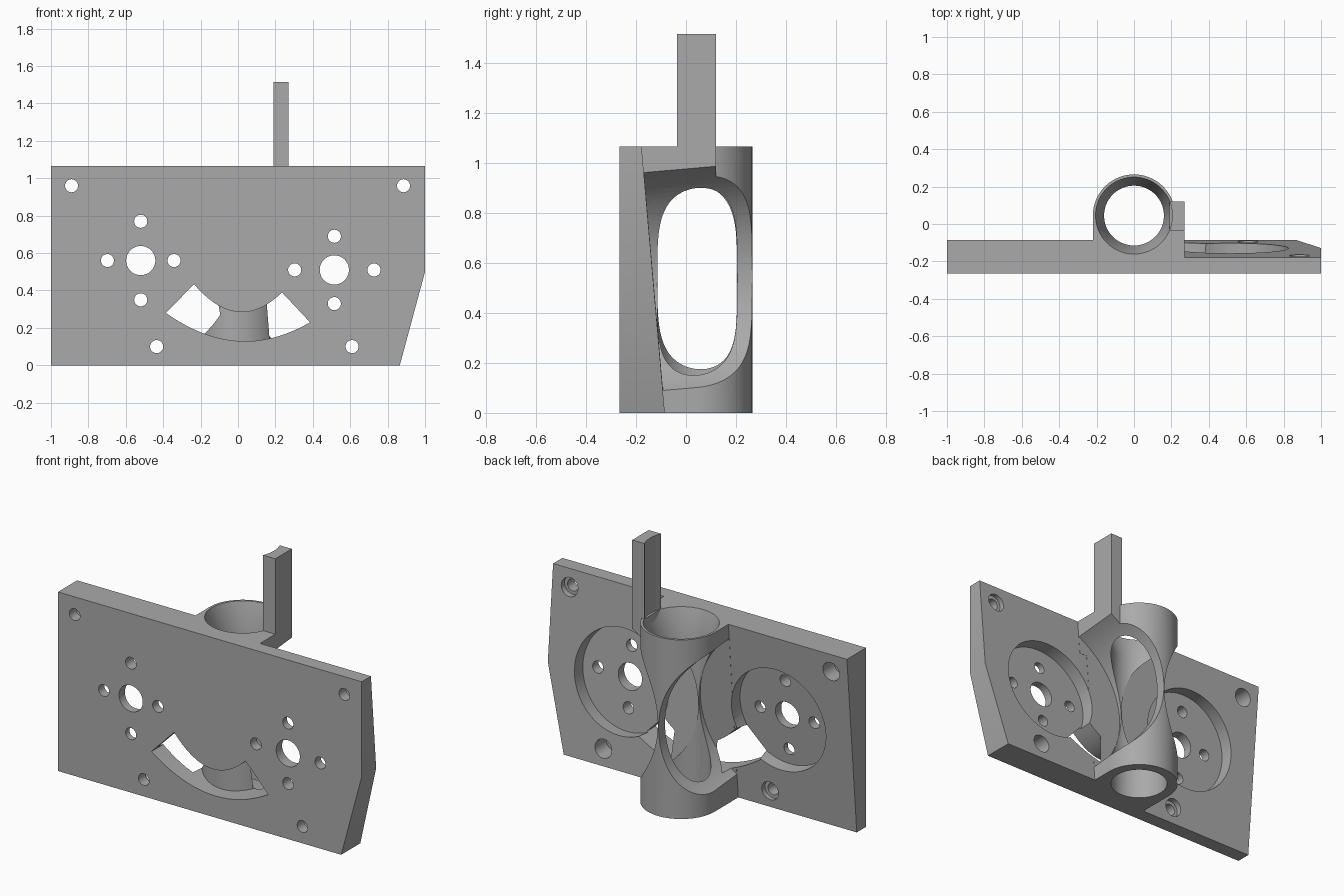
import bpy, bmesh, math
from mathutils import Vector

cube = bpy.data.objects.get("Cube")
if cube:
    bpy.data.objects.remove(cube, do_unlink=True)

grey = bpy.data.materials.new("plain_grey")
grey.use_nodes = True
colour = (0.4, 0.4, 0.4, 1)
grey.diffuse_color = colour
grey.node_tree.nodes["Principled BSDF"].inputs["Base Color"].default_value = colour

H = 1.066            # plate and tube height
FRONT = -0.265       # front face of the plate
THIN, THICK = -0.178, -0.085
TUBE_Y = 0.045
SLOPE = math.atan((THICK - THIN) / H)


def add(name, bm):
    bmesh.ops.recalc_face_normals(bm, faces=bm.faces)
    mesh = bpy.data.meshes.new(name)
    bm.to_mesh(mesh)
    bm.free()
    mesh.materials.append(grey)
    obj = bpy.data.objects.new(name, mesh)
    bpy.context.collection.objects.link(obj)
    return obj


def prism(name, points, axis, a, b):
    """Extrude a 2D outline along x (outline y, z) or y (outline x, z)."""
    bm = bmesh.new()
    place = (lambda p, t: (t, *p)) if axis == "x" else (lambda p, t: (p[0], t, p[1]))
    face = bm.faces.new([bm.verts.new(place(p, a)) for p in points])
    ext = bmesh.ops.extrude_face_region(bm, geom=[face])["geom"]
    move = Vector((b - a, 0, 0)) if axis == "x" else Vector((0, b - a, 0))
    bmesh.ops.translate(bm, vec=move, verts=[g for g in ext if isinstance(g, bmesh.types.BMVert)])
    return add(name, bm)


def box(name, x, y, z):
    return prism(name, [(y[0], z[0]), (y[1], z[0]), (y[1], z[1]), (y[0], z[1])], "x", *x)


def rod(name, start, direction, length, r1, r2=None, sides=64):
    bm = bmesh.new()
    bmesh.ops.create_cone(bm, cap_ends=True, segments=sides, radius1=r1,
                          radius2=r1 if r2 is None else r2, depth=length)
    d = Vector(direction).normalized()
    bm.transform(d.to_track_quat("Z", "Y").to_matrix().to_4x4())
    bmesh.ops.translate(bm, vec=Vector(start) + d * length / 2, verts=bm.verts)
    return add(name, bm)


def combine(target, others, operation="DIFFERENCE", keep=False):
    for other in others:
        mod = target.modifiers.new("bool", "BOOLEAN")
        mod.operation, mod.solver, mod.object = operation, "EXACT", other
        bpy.context.view_layer.objects.active = target
        bpy.ops.object.modifier_apply(modifier=mod.name)
        if not keep:
            bpy.data.objects.remove(other, do_unlink=True)


# Plate halves with opposite back slopes, and the web behind them
plate = prism("mounting_plate", [(FRONT, 0), (THIN, 0), (THICK, H), (FRONT, H)], "x", -1, 0)
right_half = prism("plate_half", [(FRONT, 0), (THICK, 0), (THIN, H), (FRONT, H)], "x", 0, 1)
web = box("web", (-0.22, 0.22), (FRONT, TUBE_Y), (0, H))
combine(plate, [right_half, web], "UNION")

# Tube and the post with its arm
tube = rod("feed_tube", (0, TUBE_Y, 0), (0, 0, 1), H, 0.22, sides=96)
post = box("post", (0.19, 0.27), (-0.035, 0.12), (0.85, 1.515))
arm = box("arm", (0.19, 0.27), (-0.2, 0.12), (0.85, H))
combine(post, [arm], "UNION")
combine(post, [rod("post_hollow", (0, TUBE_Y, H), (0, 0, 1), 0.6, 0.205)])

# Sloped recesses, wheel clearances and motor holes
wheels, plate_cuts = [], []
for x, z, side, reach_x, reach_z in ((-0.52, 0.56, -1, 0.178, 0.21),
                                     (0.515, 0.51, 1, 0.212, 0.18)):
    normal = Vector((0, math.cos(SLOPE), side * math.sin(SLOPE)))
    middle = (THIN + THICK) / 2 - side * math.tan(SLOPE) * (z - H / 2)
    base = Vector((x, middle, z))
    wheels.append(rod("wheel_cut", base + normal * 0.001, normal, 0.7, 0.515, sides=128))
    plate_cuts.append(rod("recess_cut", base - normal * 0.08, normal, 0.2, 0.31, sides=96))
    plate_cuts.append(rod("shaft_hole", (x, -0.4, z), (0, 1, 0), 0.4, 0.078))
    for dx, dz in ((reach_x, 0), (-reach_x, 0), (0, reach_z), (0, -reach_z)):
        plate_cuts.append(rod("screw_hole", (x + dx, -0.4, z + dz), (0, 1, 0), 0.4, 0.035, sides=32))

# Counterbored fixing holes
for x, z in ((-0.89, 0.96), (0.885, 0.96), (-0.435, 0.1), (0.61, 0.1)):
    plate_cuts.append(rod("fixing_hole", (x, -0.4, z), (0, 1, 0), 0.4, 0.035, sides=32))
    plate_cuts.append(rod("counterbore", (x, -0.2, z), (0, 1, 0), 0.2, 0.055, sides=32))

# Curved slot through the plate, and the sloping lower corner
steps = [i / 12 - 1 for i in range(25)]
outer = [(0.385 * t, 0.13 + 0.125 * t * t - 0.025 * t) for t in steps]
inner = [(0.235 * t, 0.285 + 0.127 * t * t - 0.022 * t) for t in reversed(steps)]
plate_cuts.append(prism("slot_cut", outer + inner, "y", -0.4, 0.1))
plate_cuts.append(prism("corner_cut", [(0.838, -0.1), (1.2, -0.1), (1.2, 0.5), (1, 0.5)], "y", -0.4, 0.1))
combine(plate, plate_cuts)

# Bore, funnel and wheel clearances shared by the parts
bore = rod("bore_cut", (0, TUBE_Y, -0.1), (0, 0, 1), 1.4, 0.16, sides=96)
funnel = rod("funnel_cut", (0, TUBE_Y, 0.92), (0, 0, 1), 0.147, 0.16, 0.206, sides=96)
for part in (plate, tube):
    combine(part, [bore, funnel], keep=True)
for part in (plate, tube, post):
    combine(part, wheels, keep=True)
for helper in [bore, funnel] + wheels:
    bpy.data.objects.remove(helper, do_unlink=True)

# Smooth curved walls, sharp edges
for part in (plate, tube, post):
    bpy.ops.object.select_all(action="DESELECT")
    part.select_set(True)
    bpy.context.view_layer.objects.active = part
    bpy.ops.object.shade_smooth_by_angle(angle=math.radians(30))
